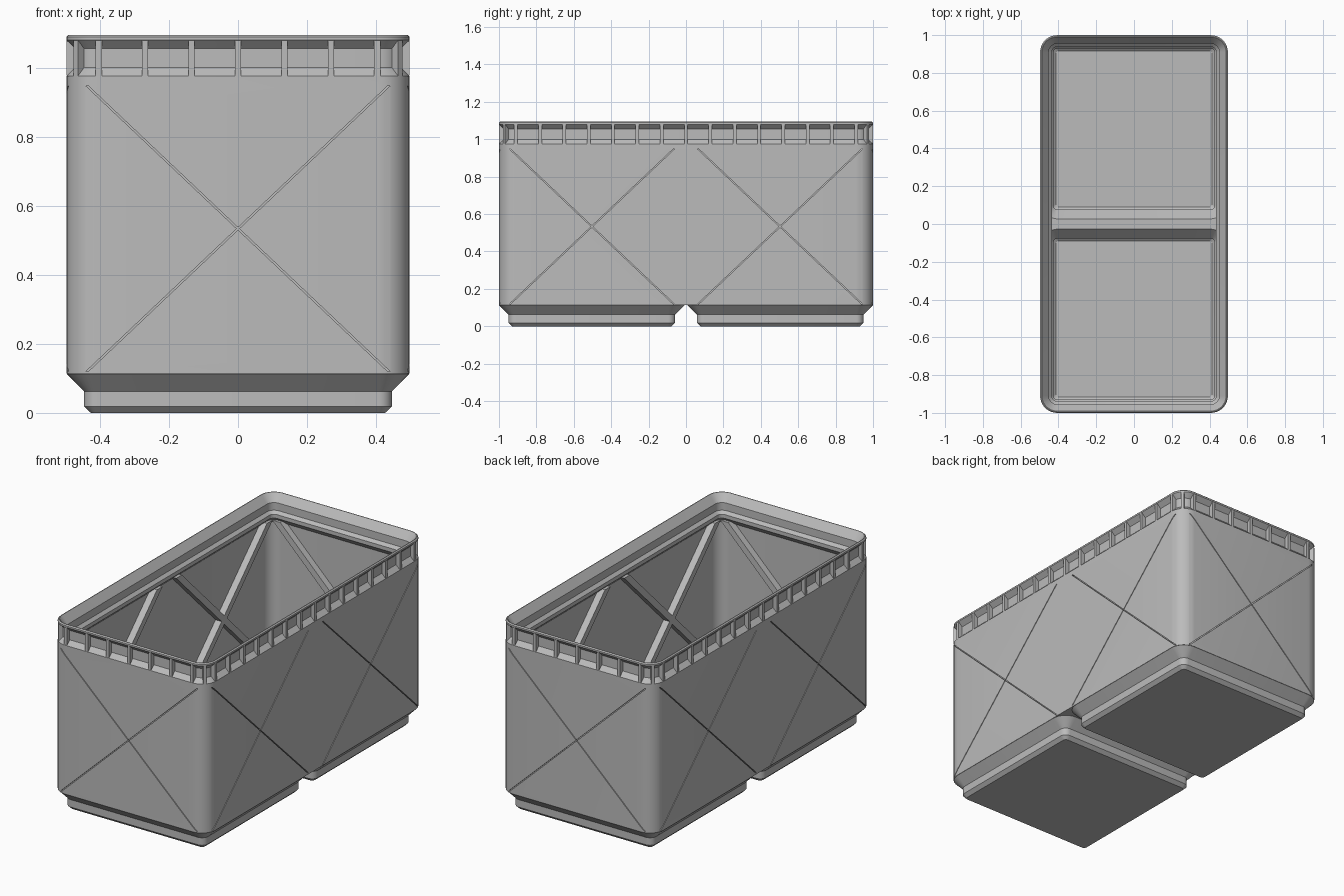
import bpy, bmesh, math
from mathutils import Vector

if "Cube" in bpy.data.objects:
    bpy.data.objects.remove(bpy.data.objects["Cube"])

HX, OFF, R = 0.497, 0.503, 0.09      # half width, foot offset, corner radius

grey = bpy.data.materials.new("light grey")
grey.diffuse_color = (0.5, 0.5, 0.5, 1)
grey.use_nodes = True
grey.node_tree.nodes["Principled BSDF"].inputs["Base Color"].default_value = grey.diffuse_color


def make(name, bm):
    bmesh.ops.recalc_face_normals(bm, faces=bm.faces)
    me = bpy.data.meshes.new(name)
    bm.to_mesh(me)
    bm.free()
    me.materials.append(grey)
    ob = bpy.data.objects.new(name, me)
    bpy.context.collection.objects.link(ob)
    return ob


def loft(name, rings, extra_y=0.0, cy=0.0, seg=8):
    """Closed solid through rounded rectangles given as (z, half width)."""
    bm = bmesh.new()
    loops = []
    for z, h in rings:
        r = max(0.019, R - (HX - h))
        loop = []
        for q, (sx, sy) in enumerate([(1, 1), (-1, 1), (-1, -1), (1, -1)]):
            for i in range(seg + 1):
                a = math.pi / 2 * (q + i / seg)
                loop.append(bm.verts.new((sx * (h - r) + r * math.cos(a),
                                          cy + sy * (h + extra_y - r) + r * math.sin(a), z)))
        loops.append(loop)
    n = len(loops[0])
    for a, b in zip(loops, loops[1:]):
        for i in range(n):
            bm.faces.new((a[i], a[(i + 1) % n], b[(i + 1) % n], b[i]))
    bm.faces.new(loops[0][::-1])
    bm.faces.new(loops[-1])
    return make(name, bm)


def combine(target, tool, operation):
    mod = target.modifiers.new("cut", 'BOOLEAN')
    mod.operation, mod.object, mod.solver = operation, tool, 'EXACT'
    bpy.context.view_layer.objects.active = target
    bpy.ops.object.modifier_apply(modifier=mod.name)
    bpy.data.objects.remove(tool, do_unlink=True)


def prism(bm, a, b):
    """Solid between two matching outlines."""
    va = [bm.verts.new(p) for p in a]
    vb = [bm.verts.new(p) for p in b]
    n = len(va)
    bm.faces.new(va)
    bm.faces.new(vb[::-1])
    for i in range(n):
        bm.faces.new((va[i], vb[i], vb[(i + 1) % n], va[(i + 1) % n]))


# wall panels: (centre, along, outward); depth is measured from the centre
PANELS = []
for s in (1, -1):
    PANELS.append((Vector((0, s * OFF, 0)), Vector((1, 0, 0)), Vector((0, s, 0))))
    for c in (OFF, -OFF):
        PANELS.append((Vector((0, c, 0)), Vector((0, 1, 0)), Vector((s, 0, 0))))


def diagonals(name, slope, u, z0, z1, width, d0, d1):
    """One diagonal bar per wall panel, with level ends."""
    bm = bmesh.new()
    w = width / 2 / math.sin(math.atan2(z1 - z0, 2 * u))
    outline = [(-u - w, z0), (-u + w, z0), (u + w, z1), (u - w, z1)]
    for c, t, n in PANELS:
        ends = [[c + t * (slope * p) + n * d + Vector((0, 0, z)) for p, z in outline]
                for d in (d0, d1)]
        prism(bm, *ends)
    return make(name, bm)


# outer body with the recessed band below the rim
bin_shell = loft("bin_shell", [(.114, .497), (.975, .497), (1.0, .472), (1.055, .472),
                               (1.08, .497), (1.089, .497), (1.095, .491)], OFF)

# two stepped feet
for s in (1, -1):
    foot = loft("foot", [(0, .426), (.019, .4455), (.062, .4455), (.113, .496), (.13, .48)],
                cy=s * OFF)
    combine(bin_shell, foot, 'UNION')

# cavity with stacking lip, then the hollow of each foot
cavity = loft("cavity", [(.126, .478), (.928, .478), (.968, .435), (.99, .435),
                         (1.006, .4515), (1.05, .4515), (1.1, .491)], OFF)
combine(bin_shell, cavity, 'DIFFERENCE')
for s in (1, -1):
    hollow = loft("hollow", [(.02, .414), (.03, .4255), (.07, .4255), (.128, .4775)],
                  cy=s * OFF)
    combine(bin_shell, hollow, 'DIFFERENCE')

# thin diagonal slots outside, braces inside
for slope, side in ((1, "rising"), (-1, "falling")):
    slot = diagonals("slot", slope, .437, .12, .947, .005, .482, .52)
    combine(bin_shell, slot, 'DIFFERENCE')
    diagonals(side + "_braces", slope, .415, .13, .948, .036, .439, .484)

# small upright ribs across the recessed band
bm = bmesh.new()
PROFILE = [(.0895, .976), (.060, 1.0), (.060, 1.055), (.0895, 1.079)]


def rim_rib(origin, out):
    side = Vector((-out.y, out.x, 0)) * .009
    pts = [origin + out * d + Vector((0, 0, z)) for d, z in PROFILE]
    prism(bm, [p - side for p in pts], [p + side for p in pts])


for s in (1, -1):
    for k in range(-3, 4):
        rim_rib(Vector((k * .1345, s * .91, 0)), Vector((0, s, 0)))
    for k in range(-7, 8):
        rim_rib(Vector((s * .407, k * .13, 0)), Vector((s, 0, 0)))
    for t in (1, -1):
        rim_rib(Vector((s * .407, t * .91, 0)), Vector((s, t, 0)).normalized())
make("rim_ribs", bm)

# smooth corners, sharp edges
bpy.ops.object.select_all(action='DESELECT')
bin_shell.select_set(True)
bpy.context.view_layer.objects.active = bin_shell
bpy.ops.object.shade_smooth_by_angle(angle=math.radians(25))
